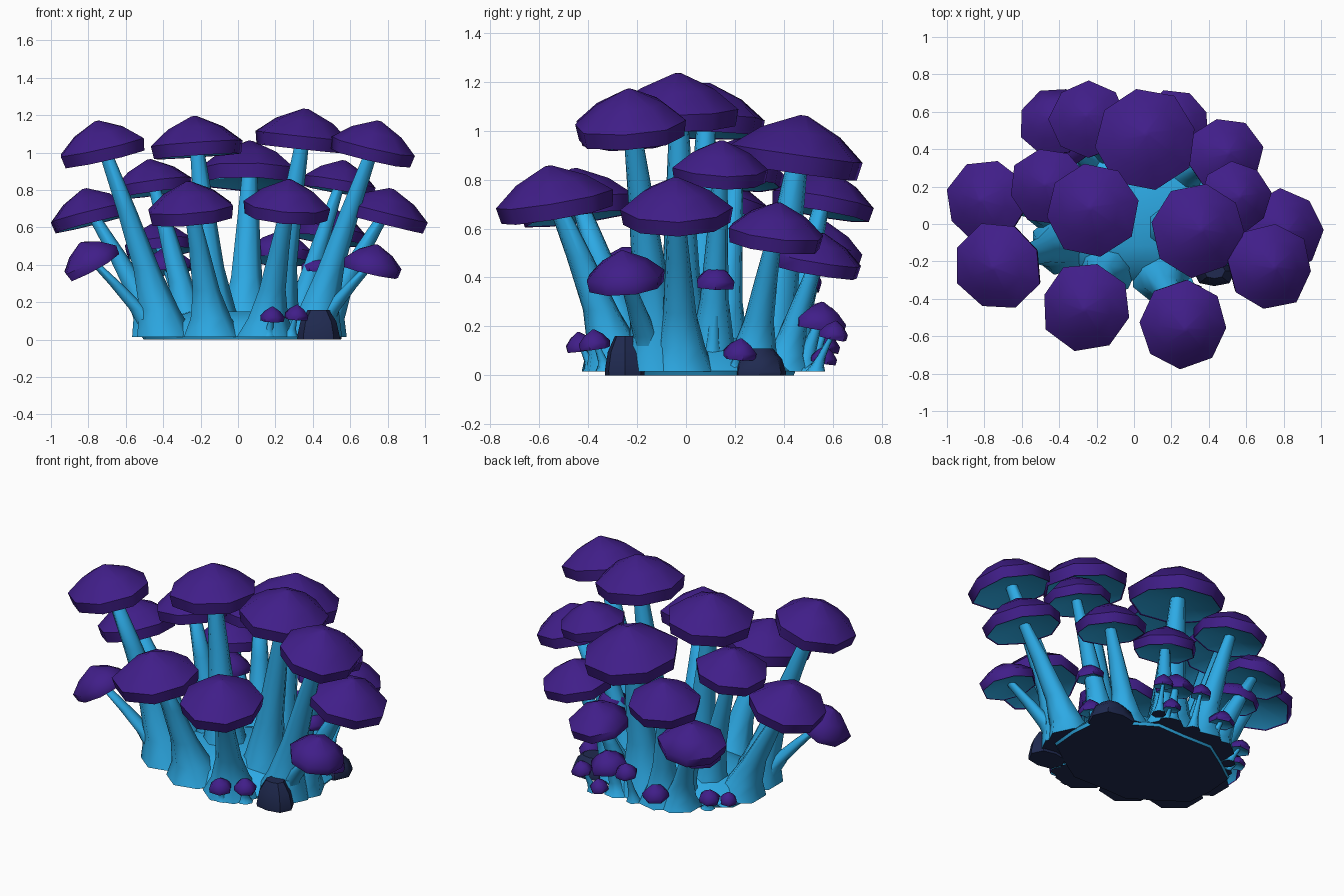
import bpy, math, random
from mathutils import Matrix, Vector

if "Cube" in bpy.data.objects:
    bpy.data.objects.remove(bpy.data.objects["Cube"])

random.seed(4)


def material(name, rgb):
    m = bpy.data.materials.new(name)
    m.diffuse_color = (*rgb, 1)
    m.use_nodes = True
    m.node_tree.nodes["Principled BSDF"].inputs["Base Color"].default_value = m.diffuse_color
    return m


PURPLE = material("cap_purple", (0.052, 0.013, 0.25))
BLUE = material("stem_blue", (0.026, 0.40, 0.78))
NAVY = material("root_navy", (0.014, 0.023, 0.08))


def loft(name, rings, mats, rule, angle):
    """Skin closed rings of points, closing both ends with fans."""
    n = len(rings[0])
    verts = [p for r in rings for p in r]
    faces = []
    for k in range(len(rings) - 1):
        for i in range(n):
            j = (i + 1) % n
            faces.append((k * n + i, k * n + j, (k + 1) * n + j, (k + 1) * n + i))
    for ring, start, flip in ((rings[0], 0, True), (rings[-1], (len(rings) - 1) * n, False)):
        verts.append(sum(ring, Vector()) / n)
        c = len(verts) - 1
        for i in range(n):
            a, b = start + i, start + (i + 1) % n
            faces.append((b, a, c) if flip else (a, b, c))
    me = bpy.data.meshes.new(name)
    me.from_pydata(verts, [], faces)
    for m in mats:
        me.materials.append(m)
    for f in me.polygons:
        f.material_index = rule(f)
    ob = bpy.data.objects.new(name, me)
    bpy.context.collection.objects.link(ob)
    bpy.ops.object.select_all(action='DESELECT')
    ob.select_set(True)
    bpy.context.view_layer.objects.active = ob
    bpy.ops.object.shade_smooth_by_angle(angle=math.radians(angle))
    return ob


def cap(name, x, y, z, r, tilt=None):
    """Pointed dome with a thick rim and a blue hollow underside, leaning outward."""
    n = 8 if r > 0.12 else 6
    h = 0.75 * r + 0.03
    tilt = 18 * math.hypot(x, y) if tilt is None else tilt
    phase = random.random()
    wob = [random.uniform(0.96, 1.06) for _ in range(n)]
    profile = [(0.12, 0.16), (0.92, 0.02), (0.95, 0.0), (1.0, 0.32), (0.6, 0.7), (0.06, 0.99)]
    axis = Vector((-y, x, 0)).normalized()
    mat = Matrix.Translation((x, y, z)) @ Matrix.Rotation(math.radians(tilt), 4, axis)
    rings = []
    for pr, pz in profile:
        rings.append([mat @ Vector((r * pr * wob[i] * math.cos(math.tau * (i + phase) / n),
                                    r * pr * wob[i] * math.sin(math.tau * (i + phase) / n),
                                    h * pz)) for i in range(n)])
    # the first ring span and the end fan under it are the underside
    loft(name, rings, (PURPLE, BLUE),
         lambda f: int(f.index < n or n * 5 <= f.index < n * 6), 55)
    return mat @ Vector((0, 0, h * 0.4))


def stem(name, base, top, size):
    """Tapered curved stalk with a flared foot."""
    n = 7
    rings = []
    for t, rad in ((0, 0.155), (0.14, 0.105), (0.35, 0.07), (0.65, 0.052), (1, 0.032)):
        c = Vector((base.x + (top.x - base.x) * t ** 1.15,
                    base.y + (top.y - base.y) * t ** 1.15,
                    base.z + (top.z - base.z) * t))
        rings.append([c + size * rad * Vector((math.cos(math.tau * i / n), math.sin(math.tau * i / n), 0))
                      for i in range(n)])
    loft(name, rings, (BLUE, NAVY), lambda f: int(f.normal.z < -0.9), 75)


def mushroom(kind, i, x, y, z, r, tilt=None):
    top = cap(f"{kind}_cap_{i}", x, y, z, r, tilt)
    if kind == "sprout":
        foot = Vector((x * 0.9, y * 0.88, 0.015))
    else:
        foot = Vector((x * 0.55, y * (0.5 if y < 0 else 0.74), 0.015))
    stem(f"{kind}_stem_{i}", foot, top, max(r / 0.22, 0.25))


# Large caps: x, y, rim height, radius
LARGE = [
    (0.06, 0.45, 0.83, 0.275), (-0.22, 0.08, 0.98, 0.25), (0.34, -0.03, 1.02, 0.25),
    (-0.25, -0.43, 0.64, 0.24), (0.26, -0.53, 0.655, 0.235), (-0.45, 0.20, 0.78, 0.21),
    (-0.24, 0.55, 0.66, 0.21), (-0.42, 0.54, 0.46, 0.19), (0.54, 0.14, 0.79, 0.19),
    (0.48, 0.36, 0.53, 0.2), (0.22, 0.53, 0.42, 0.18), (0.71, -0.25, 0.36, 0.165),
    (-0.77, -0.22, 0.39, 0.16, 30), (-0.38, 0.42, 0.36, 0.14),
]
for i, c in enumerate(LARGE, 1):
    mushroom("mushroom", i, *c)

# Nearly mirrored side pairs
for s, side in ((1, "right"), (-1, "left")):
    mushroom("mushroom", f"{side}_high", s * 0.71, -0.22, 0.97, 0.235)
    mushroom("mushroom", f"{side}_mid", s * 0.775, 0.04 - s * 0.08, 0.62, 0.22)

# Little sprouts around the feet
SPROUTS = [
    (0.18, -0.43, 0.10, 0.065), (0.31, -0.37, 0.11, 0.065), (0.15, 0.54, 0.19, 0.11),
    (0.29, 0.60, 0.15, 0.06), (0.0, 0.58, 0.20, 0.065), (-0.18, 0.55, 0.10, 0.075),
    (0.42, 0.12, 0.36, 0.085), (0.2, 0.56, 0.05, 0.055), (-0.44, 0.4, 0.09, 0.06),
    (-0.5, 0.3, 0.06, 0.05), (0.5, 0.22, 0.07, 0.07),
]
for i, c in enumerate(SPROUTS, 1):
    mushroom("sprout", i, *c)


def mound(name, x, y, rx, ry, h, mats, n):
    """Low lobed lump of root."""
    rings = []
    for s, z in ((0.98, 0.0), (1.0, 0.12), (0.85, 0.6), (0.5, 1.0)):
        ring = []
        for i in range(n):
            a = math.tau * i / n
            k = s * (1 + 0.06 * math.cos(2 * a) + (0.04 if i % 2 else -0.03))
            ring.append(Vector((x + rx * k * math.cos(a), y + ry * k * math.sin(a), z * h)))
        rings.append(ring)
    loft(name, rings, mats, lambda f: int(f.normal.z < -0.8), 45)


# Root mass joining the feet, dark underneath, with dark lumps on the right
mound("root_mound", 0, 0.07, 0.5, 0.41, 0.15, (BLUE, NAVY), 16)
mound("dark_root_front", 0.43, -0.25, 0.11, 0.09, 0.16, (NAVY, NAVY), 8)
mound("dark_root_right", 0.42, 0.30, 0.13, 0.12, 0.11, (NAVY, NAVY), 8)
